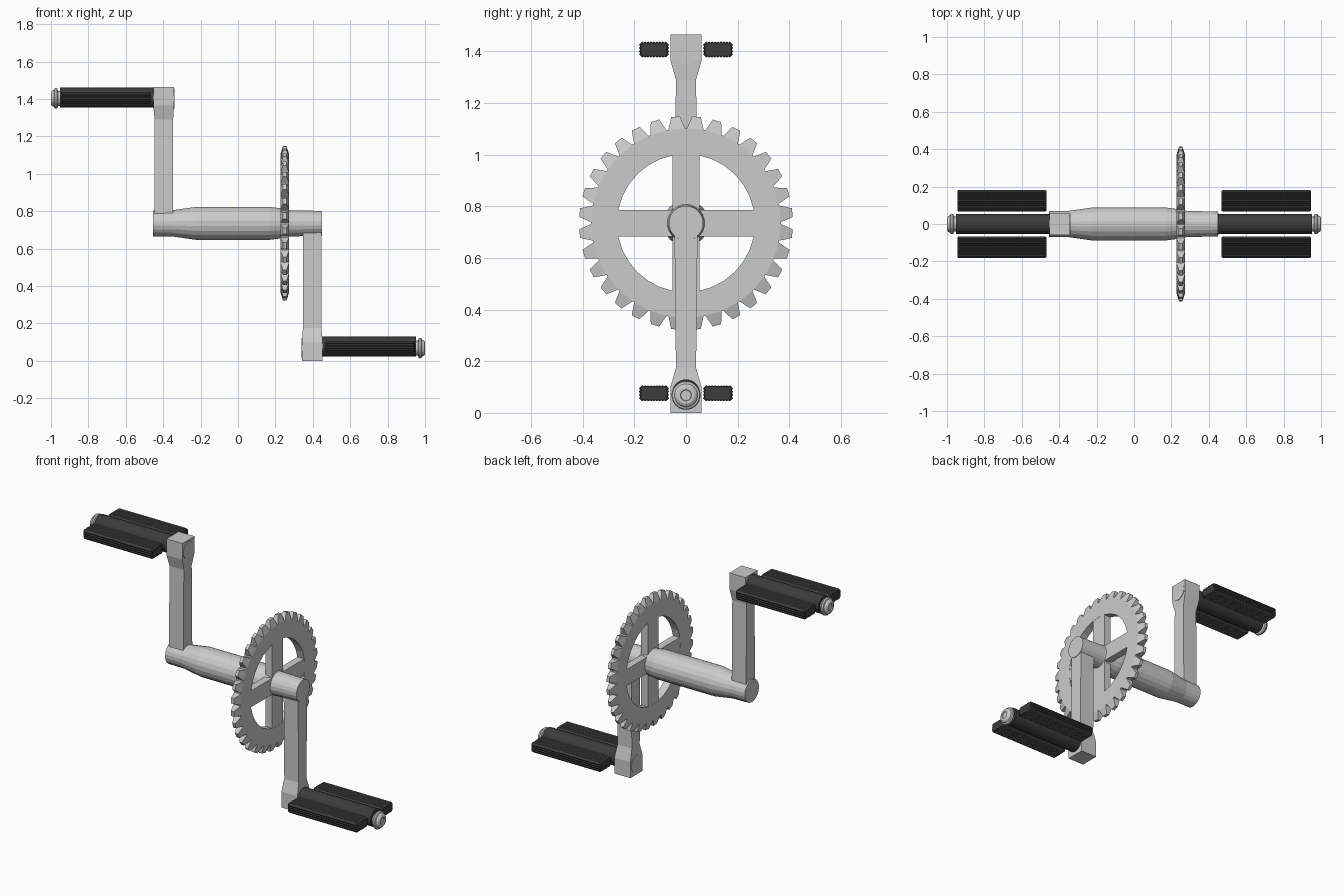
import bpy, bmesh, math

if "Cube" in bpy.data.objects:
    bpy.data.objects.remove(bpy.data.objects["Cube"])

AXLE_Z = 0.735


def material(name, v):
    m = bpy.data.materials.new(name)
    m.diffuse_color = (v, v, v, 1)
    m.use_nodes = True
    m.node_tree.nodes["Principled BSDF"].inputs["Base Color"].default_value = m.diffuse_color
    return m


steel = material("light_grey_metal", 0.6)
rubber = material("dark_grey_rubber", 0.045)


def finish(name, bm, mat):
    bmesh.ops.recalc_face_normals(bm, faces=bm.faces)
    me = bpy.data.meshes.new(name)
    bm.to_mesh(me)
    bm.free()
    me.materials.append(mat)
    ob = bpy.data.objects.new(name, me)
    bpy.context.collection.objects.link(ob)
    return ob


def loft(name, rings, mat):
    """Skin equal-length closed rings and cap both ends."""
    bm = bmesh.new()
    vs = [[bm.verts.new(p) for p in r] for r in rings]
    n = len(vs[0])
    for a, b in zip(vs, vs[1:]):
        for i in range(n):
            j = (i + 1) % n
            bm.faces.new((a[i], a[j], b[j], b[i]))
    bm.faces.new(vs[0])
    bm.faces.new(vs[-1])
    return finish(name, bm, mat)


def lathe_x(name, profile, z, mat, sides=20):
    """Turned part along x, profile of (x, radius)."""
    ang = [2 * math.pi * (i + 0.5) / sides for i in range(sides)]
    return loft(name, [[(x, r * math.cos(a), z + r * math.sin(a)) for a in ang]
                       for x, r in profile], mat)


def box(name, centre, size, mat):
    bm = bmesh.new()
    bmesh.ops.create_cube(bm, size=1)
    for v in bm.verts:
        v.co = [c + s * k for c, s, k in zip(centre, size, v.co)]
    return finish(name, bm, mat)


# Axle, thicker in the middle
lathe_x("axle", [(-0.455, 0.07), (-0.35, 0.071), (-0.225, 0.089), (0.17, 0.089),
                 (0.24, 0.08), (0.28, 0.071), (0.45, 0.067)], AXLE_Z, steel)

# Chainring rim with tapered teeth
TEETH, X, T = 32, 0.25, 0.024
bm = bmesh.new()


def ring_vert(x, r, a):
    return bm.verts.new((X + x, r * math.sin(a), AXLE_Z + r * math.cos(a)))


step = 2 * math.pi / TEETH
cols = []
for k in range(TEETH):
    mid = (k + 0.5) * step
    for off in (-0.45, 0.45):
        a = mid + off * step
        cols.append([ring_vert(-T, 0.267, a), ring_vert(T, 0.267, a),
                     ring_vert(T, 0.367, a), ring_vert(-T, 0.367, a)])
for i, c in enumerate(cols):
    d = cols[(i + 1) % len(cols)]
    for j in range(4):
        if j == 2 and i % 2 == 0:
            continue  # opening closed by the tooth
        n = (j + 1) % 4
        bm.faces.new((c[j], c[n], d[n], d[j]))
    if i % 2 == 0:
        mid = (i // 2 + 0.5) * step
        h = 0.21 * step
        tip = [ring_vert(T * 0.4, 0.414, mid - h), ring_vert(-T * 0.4, 0.414, mid - h),
               ring_vert(-T * 0.4, 0.414, mid + h), ring_vert(T * 0.4, 0.414, mid + h)]
        base = [c[2], c[3], d[3], d[2]]
        for j in range(4):
            n = (j + 1) % 4
            bm.faces.new((base[j], base[n], tip[n], tip[j]))
        bm.faces.new(tip)
finish("chainring", bm, steel)

# Cross spokes
box("chainring_spoke_vertical", (X, 0, AXLE_Z), (0.046, 0.106, 0.55), steel)
box("chainring_spoke_horizontal", (X, 0, AXLE_Z), (0.046, 0.55, 0.102), steel)


def pad_section(y0, z0):
    """Rounded pad outline with fine ribs on all four sides."""
    hy, hz, c, d = 0.058, 0.031, 0.012, 0.004
    pts = []
    for px, pz, dx, dz, length in ((-hy + c, hz, 1, 0, 2 * (hy - c)), (hy, hz - c, 0, -1, 2 * (hz - c)),
                                   (hy - c, -hz, -1, 0, 2 * (hy - c)), (-hy, -hz + c, 0, 1, 2 * (hz - c))):
        n = 16 if dx else 6
        for i in range(n + 1):
            t = length * i / n
            dip = d if i % 2 else 0
            # inward is the right-hand side of the travel direction
            pts.append((y0 + px + dx * t + dz * dip, z0 + pz + dz * t - dx * dip))
    return pts


for side, s, axis_z, pedal_z in (("right", 1, 0.068, 0.076), ("left", -1, 1.403, 1.407)):
    # Crank arm: (distance from end, half width, inner x, outer x)
    rings = []
    for d, hw, xi, xo in ((0, 0.06, 0.342, 0.453), (0.1, 0.06, 0.342, 0.453),
                          (0.175, 0.039, 0.347, 0.446), (0.735, 0.045, 0.347, 0.446)):
        z = d if s > 0 else 1.465 - d
        rings.append([(s * xi, -hw, z), (s * xo, -hw, z), (s * xo, hw, z), (s * xi, hw, z)])
    loft(side + "_crank_arm", rings, steel)

    # Spindle head on the inner face, and end cap
    lathe_x(side + "_spindle_head", [(s * 0.339, 0.054), (s * 0.36, 0.054)], axis_z, steel)
    lathe_x(side + "_pedal_cap", [(s * x, r) for x, r in (
        (0.94, 0.04), (0.962, 0.04), (0.966, 0.053), (0.973, 0.056), (0.981, 0.053),
        (0.984, 0.045), (0.988, 0.045), (0.994, 0.042), (1.0, 0.033),
        (1.0, 0.022), (0.994, 0.02))], axis_z, steel)

    # Pedal core and the two ribbed pads
    lathe_x(side + "_pedal_core", [(s * 0.45, 0.054), (s * 0.953, 0.054)], pedal_z, rubber)
    for label, y in (("front", -0.124), ("back", 0.124)):
        sec = pad_section(y, pedal_z)
        rings = []
        for x, k in ((0.468, 0.9), (0.475, 1), (0.938, 1), (0.945, 0.9)):
            rings.append([(s * x, y + (py - y) * k, pedal_z + (pz - pedal_z) * k) for py, pz in sec])
        loft(side + "_pedal_pad_" + label, rings, rubber)
